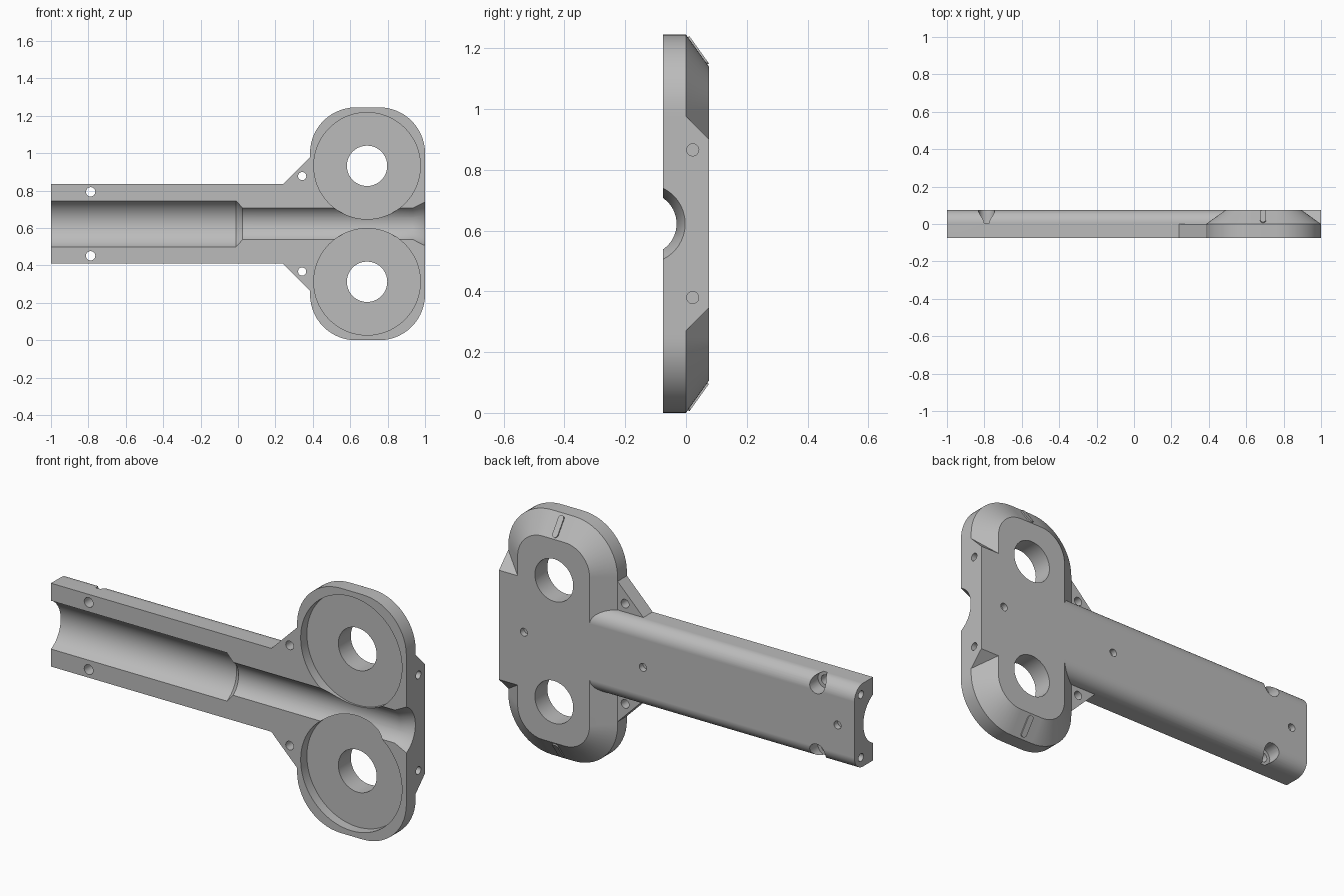
import bpy, bmesh
from math import sin, cos, pi, sqrt
from mathutils import Vector

if "Cube" in bpy.data.objects:
    bpy.data.objects.remove(bpy.data.objects["Cube"], do_unlink=True)

FRONT, BACK = -0.075, 0.075
MID = 0.6225           # height of the symmetry plane
WHEEL_X, WHEEL_Z = 0.69, 0.3125

grey = bpy.data.materials.new("plain grey")
grey.use_nodes = True
grey.diffuse_color = (0.5, 0.5, 0.5, 1)
grey.node_tree.nodes["Principled BSDF"].inputs["Base Color"].default_value = (0.5, 0.5, 0.5, 1)


def loft(name, rings):
    """Closed solid through a list of matching point rings."""
    bm = bmesh.new()
    loops = [[bm.verts.new(p) for p in ring] for ring in rings]
    n = len(loops[0])
    bm.faces.new(loops[0])
    bm.faces.new(loops[-1])
    for a, b in zip(loops, loops[1:]):
        for i in range(n):
            j = (i + 1) % n
            bm.faces.new((a[i], a[j], b[j], b[i]))
    bmesh.ops.recalc_face_normals(bm, faces=bm.faces)
    mesh = bpy.data.meshes.new(name)
    bm.to_mesh(mesh)
    bm.free()
    mesh.materials.append(grey)
    obj = bpy.data.objects.new(name, mesh)
    bpy.context.collection.objects.link(obj)
    return obj


def arc(cx, cz, r, start, end, steps):
    return [(cx + r * cos(start + (end - start) * i / steps),
             cz + r * sin(start + (end - start) * i / steps)) for i in range(steps + 1)]


def circle(cx, cz, r, steps=32):
    return arc(cx, cz, r, 0, 2 * pi, steps)[:-1]


def rounded_box(x0, x1, z0, z1, r, steps=14):
    pts = []
    corners = [(x1 - r, z1 - r), (x0 + r, z1 - r), (x0 + r, z0 + r), (x1 - r, z0 + r)]
    for k, (cx, cz) in enumerate(corners):
        pts += arc(cx, cz, r, k * pi / 2, (k + 1) * pi / 2, steps)
    return pts


def along_y(outline, y):
    return [(x, y, z) for x, z in outline]


def along_x(outline, x):
    return [(x, y, z) for y, z in outline]


def combine(body, other, operation):
    mod = body.modifiers.new(operation, 'BOOLEAN')
    mod.operation = operation
    mod.solver = 'EXACT'
    mod.object = other
    bpy.context.view_layer.objects.active = body
    bpy.ops.object.modifier_apply(modifier=mod.name)
    bpy.data.objects.remove(other, do_unlink=True)


def drill_y(body, x, z, r, y0, y1, steps=24):
    c = circle(x, z, r, steps)
    combine(body, loft("drill", [along_y(c, y0), along_y(c, y1)]), 'DIFFERENCE')


def drill_x(body, y, z, r, x0, x1):
    c = circle(y, z, r, 20)
    combine(body, loft("drill", [along_x(c, x0), along_x(c, x1)]), 'DIFFERENCE')


# Head: rounded plate with a bevelled back
def head_outline(d):
    return rounded_box(0.385 + d, 1 - d, d, 2 * MID - d, 0.245 - d)


body = loft("split_housing", [along_y(head_outline(0), FRONT), along_y(head_outline(0), 0),
                              along_y(head_outline(0.105), BACK)])

# Square end block with sloping shoulders
def block_outline(h):
    return [(0.6, MID - h), (1, MID - h), (1, MID + h), (0.6, MID + h)]


block = loft("end_block", [along_y(block_outline(0.353), FRONT), along_y(block_outline(0.353), 0),
                           along_y(block_outline(0.278), BACK)])
combine(body, block, 'UNION')

# Arm: bar with its two back edges rounded
HALF, ROUND = 0.212, 0.07
arm_section = [(FRONT, MID + HALF), (FRONT, MID - HALF)]
arm_section += arc(BACK - ROUND, MID - HALF + ROUND, ROUND, -pi / 2, 0, 10)
arm_section += arc(BACK - ROUND, MID + HALF - ROUND, ROUND, 0, pi / 2, 10)
combine(body, loft("arm", [along_x(arm_section, -1), along_x(arm_section, 0.7)]), 'UNION')

# Gussets between arm and head
for s in (1, -1):
    tri = [(x, MID + s * h) for x, h in
           [(0.24, HALF), (0.24, 0.13), (0.45, 0.13), (0.45, 0.36), (0.388, 0.36)]]
    combine(body, loft("gusset", [along_y(tri, FRONT), along_y(tri, 0)]), 'UNION')

# Stepped round channel with a flared mouth
stations = [(-1.1, 0.136), (-0.01, 0.136), (0.025, 0.102), (0.935, 0.102), (1.05, 0.152)]
channel = loft("channel", [along_x(circle(-0.133, MID, r, 80), x) for x, r in stations])
combine(body, channel, 'DIFFERENCE')

for s in (1, -1):
    # Wheel pocket and axle hole
    wheel_z = MID + s * (MID - WHEEL_Z)
    drill_y(body, WHEEL_X, wheel_z, 0.285, -0.2, -0.025, 72)
    drill_y(body, WHEEL_X, wheel_z, 0.108, -0.2, 0.2, 40)
    # Screw holes, countersunk on the arm
    drill_y(body, 0.343, MID + s * 0.255, 0.022, -0.2, 0.2)
    drill_y(body, -0.788, MID + s * 0.171, 0.025, -0.2, 0.2)
    drill_y(body, -0.788, MID + s * 0.171, 0.043, 0.003, 0.2)
    # Blind holes in both ends
    drill_x(body, 0.022, MID + s * 0.243, 0.02, 0.95, 1.1)
    drill_x(body, 0.022, MID + s * 0.16, 0.02, -1.1, -0.95)

# Blind holes along the back
for x in (0.86, 0.19, -0.905):
    drill_y(body, x, MID, 0.02, 0.045, 0.2)

# Raised index marks on the head bevel
slope = Vector((0, 0.075, -0.105)).normalized()
normal = Vector((0, 0.105, 0.075)).normalized()
centre = Vector((WHEEL_X, 0.0385, 2 * MID - 0.0539))
pill = arc(0, 0.04, 0.015, 0, pi, 10) + arc(0, -0.04, 0.015, pi, 2 * pi, 10)
marks = []
for s, name in ((1, "upper_index_mark"), (-1, "lower_index_mark")):
    rings = []
    for lift in (-0.002, 0.006):
        pts = [centre + Vector((u, 0, 0)) + slope * v + normal * lift for u, v in pill]
        rings.append([(p.x, p.y, MID + s * (p.z - MID)) for p in pts])
    marks.append(loft(name, rings))

# Smooth curved faces, keep machined edges crisp
for obj in [body] + marks:
    bpy.ops.object.select_all(action='DESELECT')
    obj.select_set(True)
    bpy.context.view_layer.objects.active = obj
    bpy.ops.object.shade_smooth_by_angle(angle=pi / 7)
    weighted = obj.modifiers.new("even_shading", 'WEIGHTED_NORMAL')
    weighted.keep_sharp = True
